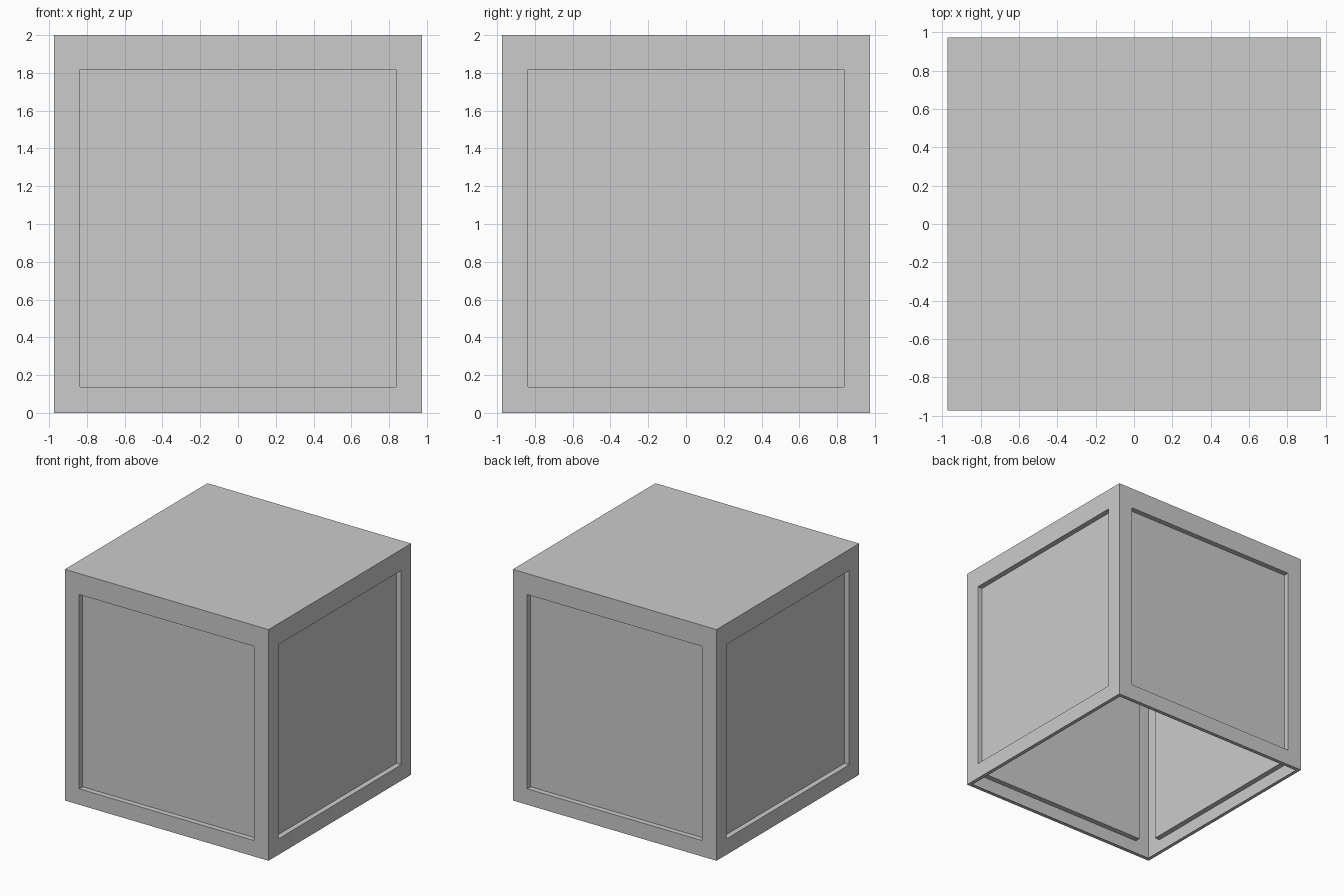
import bpy
import bmesh
from mathutils import Matrix, Vector

if "Cube" in bpy.data.objects:
    bpy.data.objects.remove(bpy.data.objects["Cube"])

WIDTH = 1.95       # footprint
BODY_H = 1.956     # height of the panelled walls
TOTAL_H = 2.0
FRAME = 0.195      # border around each side panel
DEPTH = 0.046      # panel recess and bottom lip width


def box(bm, z0, z1):
    scale = Matrix.Diagonal((WIDTH, WIDTH, z1 - z0, 1))
    move = Matrix.Translation(Vector((0, 0, (z0 + z1) / 2)))
    bmesh.ops.create_cube(bm, size=1, matrix=move @ scale)
    bm.normal_update()


def finish(bm, name):
    mesh = bpy.data.meshes.new(name)
    bm.to_mesh(mesh)
    bm.free()
    obj = bpy.data.objects.new(name, mesh)
    bpy.context.collection.objects.link(obj)
    return obj


# Hollow body: four recessed side panels, a narrow lip round the open bottom
bm = bmesh.new()
box(bm, 0, BODY_H)
sides = [f for f in bm.faces if abs(f.normal.z) < 0.5]
bottom = [f for f in bm.faces if f.normal.z < -0.5]
top = [f for f in bm.faces if f.normal.z > 0.5]

# Inset the border first, then push each panel straight inwards
bmesh.ops.inset_individual(bm, faces=sides, thickness=FRAME)
for panel in sides:
    inward = -panel.normal * DEPTH
    ext = bmesh.ops.extrude_discrete_faces(bm, faces=[panel])["faces"][0]
    bmesh.ops.translate(bm, verts=list(ext.verts), vec=inward)

bmesh.ops.inset_individual(bm, faces=bottom, thickness=DEPTH)
bmesh.ops.delete(bm, geom=bottom + top, context='FACES')
finish(bm, "panelled_body")

# Solid top slab
bm = bmesh.new()
box(bm, BODY_H, TOTAL_H)
finish(bm, "top_slab")
